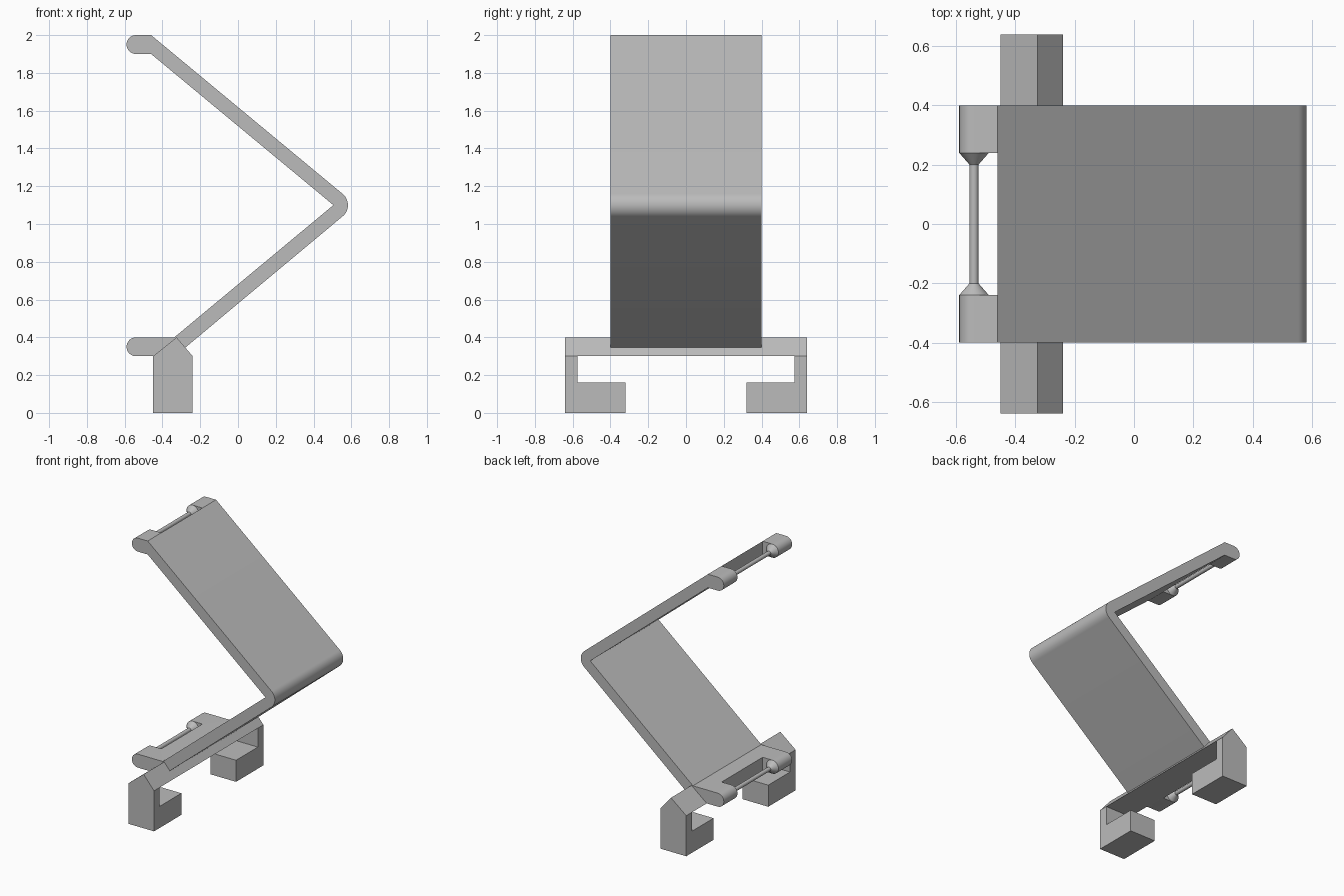
import bpy, bmesh, math
from mathutils import Vector

if "Cube" in bpy.data.objects:
    bpy.data.objects.remove(bpy.data.objects["Cube"])

grey = bpy.data.materials.new("light_grey")
grey.use_nodes = True
colour = (0.5, 0.5, 0.5, 1)
grey.diffuse_color = colour
grey.node_tree.nodes["Principled BSDF"].inputs["Base Color"].default_value = colour


def finish(name, bm):
    bmesh.ops.recalc_face_normals(bm, faces=bm.faces)
    mesh = bpy.data.meshes.new(name)
    bm.to_mesh(mesh)
    bm.free()
    mesh.materials.append(grey)
    obj = bpy.data.objects.new(name, mesh)
    bpy.context.collection.objects.link(obj)
    return obj


def extrude(name, profile, half):
    """Extrude an x-z outline along y, from -half to half."""
    bm = bmesh.new()
    face = bm.faces.new([bm.verts.new((x, -half, z)) for x, z in profile])
    out = bmesh.ops.extrude_face_region(bm, geom=[face])
    verts = [v for v in out["geom"] if isinstance(v, bmesh.types.BMVert)]
    bmesh.ops.translate(bm, verts=verts, vec=(0, 2 * half, 0))
    return finish(name, bm)


def box(x0, x1, half, z0, z1):
    return extrude("cutter", [(x0, z0), (x1, z0), (x1, z1), (x0, z1)], half)


def activate(obj):
    bpy.ops.object.select_all(action="DESELECT")
    obj.select_set(True)
    bpy.context.view_layer.objects.active = obj


def cut(obj, cutter):
    cutter.hide_render = True
    mod = obj.modifiers.new("cut", "BOOLEAN")
    mod.operation = "DIFFERENCE"
    mod.solver = "EXACT"
    mod.object = cutter
    activate(obj)
    bpy.ops.object.modifier_apply(modifier=mod.name)
    bpy.data.objects.remove(cutter)


def smooth(obj):
    activate(obj)
    bpy.ops.object.shade_smooth_by_angle(angle=math.radians(30))


def arc(cx, cz, r, start, end, steps=16):
    angles = [math.radians(start + (end - start) * i / steps) for i in range(steps + 1)]
    return [(cx + r * math.cos(a), cz + r * math.sin(a)) for a in angles]


# Folded panel with a rounded bend and a rounded lug at each end
pin_x, top_z, low_z = -0.54, 1.95, 0.35
outline = [(-0.46, 2.0)]
outline += arc(0.505, 1.1, 0.077, 50.3, -50.3)
outline += [(-0.28, 0.345), (-0.33, 0.36), (-0.45, 0.3)]
outline += arc(pin_x, low_z, 0.05, 270, 90)
outline += [(-0.337, 0.4), (0.505, 1.1), (-0.46, 1.9)]
outline += arc(pin_x, top_z, 0.05, 270, 90)
panel = extrude("folded_panel", outline, 0.4)
cut(panel, box(-0.8, -0.46, 0.24, 0.1, 2.2))
smooth(panel)

# Ridged cross bar with two inward-turned feet
stand = extrude("ridged_stand", [(-0.45, 0), (-0.24, 0), (-0.24, 0.3),
                                 (-0.325, 0.4), (-0.45, 0.3)], 0.64)
cut(stand, box(-0.6, 0, 0.575, 0.16, 0.3))
cut(stand, box(-0.6, 0, 0.32, -0.1, 0.2))

# Thin pins with flared ends, spanning the lugs
for name, z in (("upper_pin", top_z), ("lower_pin", low_z)):
    bm = bmesh.new()
    pts = [(0.0, -0.24), (0.05, -0.24), (0.015, -0.2),
           (0.015, 0.2), (0.05, 0.24), (0.0, 0.24)]
    verts = [bm.verts.new((pin_x + r, y, z)) for r, y in pts]
    edges = [bm.edges.new(pair) for pair in zip(verts, verts[1:])]
    bmesh.ops.spin(bm, geom=verts + edges, cent=(pin_x, 0, z), axis=(0, 1, 0),
                   angle=math.tau, steps=32)
    bmesh.ops.remove_doubles(bm, verts=bm.verts, dist=0.0005)
    smooth(finish(name, bm))
